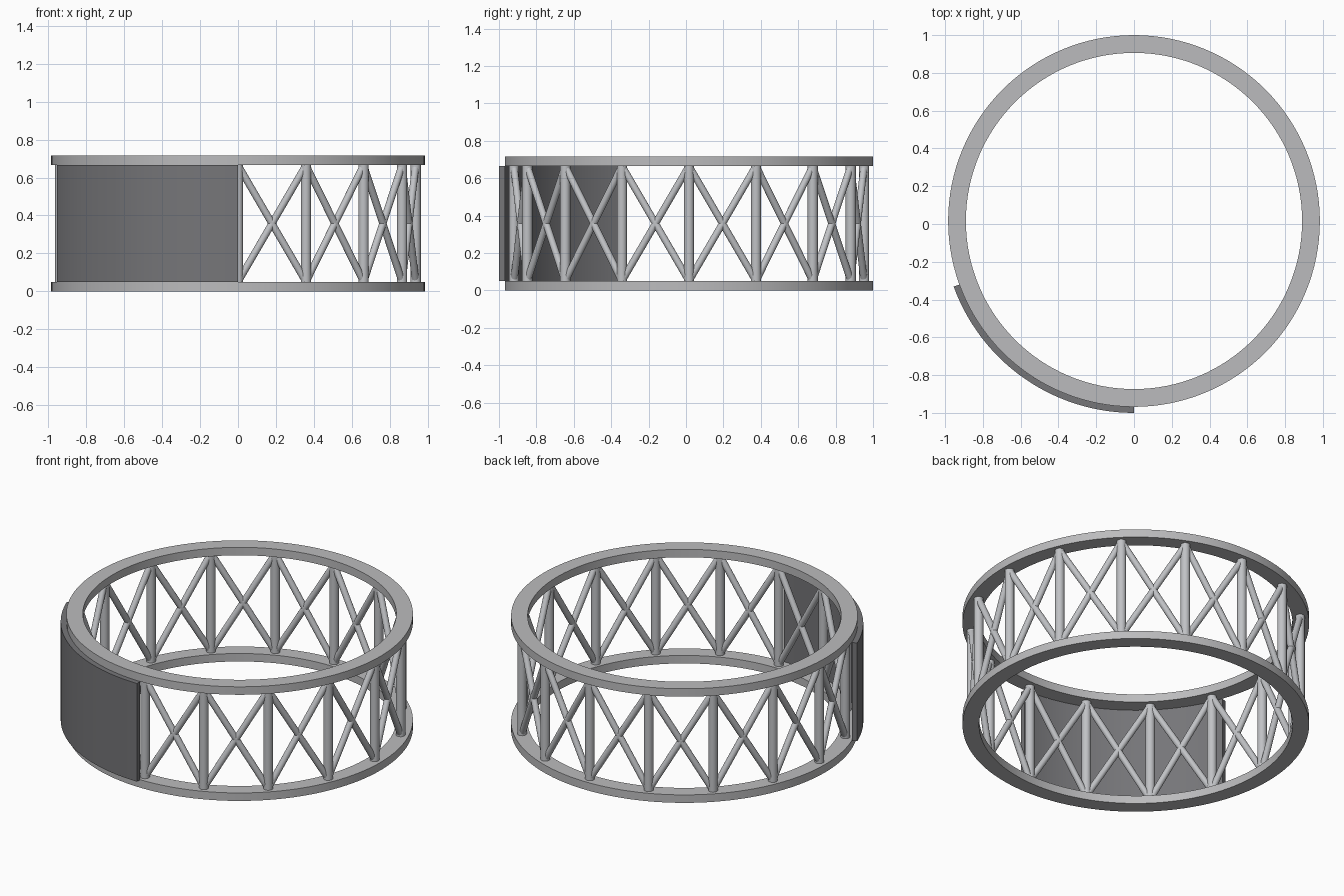
import bpy, bmesh, math
from mathutils import Vector

if "Cube" in bpy.data.objects:
    bpy.data.objects.remove(bpy.data.objects["Cube"], do_unlink=True)

R_OUT, R_IN, R_POST = 0.984, 0.89, 0.936
R_PANEL = 2 - R_OUT
CENTRE = Vector((0, 1 - R_OUT, 0))
Z_LOW, Z_HIGH, HEIGHT = 0.05, 0.665, 0.715
BAYS = 16


def material(name, colour):
    m = bpy.data.materials.new(name)
    m.use_nodes = True
    m.diffuse_color = (*colour, 1)
    bsdf = m.node_tree.nodes["Principled BSDF"]
    bsdf.inputs["Base Color"].default_value = (*colour, 1)
    bsdf.inputs["Roughness"].default_value = 0.6
    return m


ring_grey = material("ring grey", (0.5, 0.5, 0.51))
steel_grey = material("steel grey", (0.53, 0.54, 0.56))
panel_grey = material("dark panel grey", (0.18, 0.18, 0.19))


def finish(obj, mat):
    obj.data.materials.append(mat)
    bpy.ops.object.select_all(action='DESELECT')
    obj.select_set(True)
    bpy.context.view_layer.objects.active = obj
    bpy.ops.object.shade_smooth_by_angle(angle=math.radians(35))


def on_circle(radius, angle, z):
    return CENTRE + Vector((radius * math.cos(angle), radius * math.sin(angle), z))


def arc_band(name, r_in, r_out, z0, z1, start, sweep, steps, mat):
    """Sweep a rectangular section around the centre, closed or capped."""
    bm = bmesh.new()
    closed = sweep >= 360
    section = [(r_in, z0), (r_out, z0), (r_out, z1), (r_in, z1)]
    rows = []
    for i in range(steps if closed else steps + 1):
        a = math.radians(start + sweep * i / steps)
        rows.append([bm.verts.new(on_circle(r, a, z)) for r, z in section])
    for i in range(steps):
        a, b = rows[i], rows[(i + 1) % len(rows)]
        for k in range(4):
            n = (k + 1) % 4
            bm.faces.new((a[k], b[k], b[n], a[n]))
    if not closed:
        bm.faces.new(rows[0])
        bm.faces.new(rows[-1][::-1])
    bmesh.ops.recalc_face_normals(bm, faces=bm.faces)
    mesh = bpy.data.meshes.new(name)
    bm.to_mesh(mesh)
    bm.free()
    obj = bpy.data.objects.new(name, mesh)
    bpy.context.collection.objects.link(obj)
    finish(obj, mat)


def tube(name, start, end, radius):
    axis = end - start
    bpy.ops.mesh.primitive_cylinder_add(vertices=20, radius=radius, depth=axis.length,
                                        location=(start + end) / 2)
    obj = bpy.context.object
    obj.name = name
    obj.rotation_euler = axis.to_track_quat('Z', 'Y').to_euler()
    finish(obj, steel_grey)


# Flat rings at the bottom and top
arc_band("bottom_ring", R_IN, R_OUT, 0, Z_LOW, 0, 360, 128, ring_grey)
arc_band("top_ring", R_IN, R_OUT, Z_HIGH, HEIGHT, 0, 360, 128, ring_grey)

# Curved cladding panel on the front right
arc_band("curved_panel", R_OUT, R_PANEL, Z_LOW, Z_HIGH, 200, 70, 28, panel_grey)

# Upright posts with crossed braces in every bay
for i in range(BAYS):
    a = math.tau * i / BAYS
    b = math.tau * (i + 1) / BAYS
    low_a, high_a = on_circle(R_POST, a, Z_LOW), on_circle(R_POST, a, Z_HIGH)
    low_b, high_b = on_circle(R_POST, b, Z_LOW), on_circle(R_POST, b, Z_HIGH)
    tube(f"post_{i + 1}", low_a, high_a, 0.027)
    tube(f"rising_brace_{i + 1}", low_a, high_b, 0.019)
    tube(f"falling_brace_{i + 1}", high_a, low_b, 0.019)
